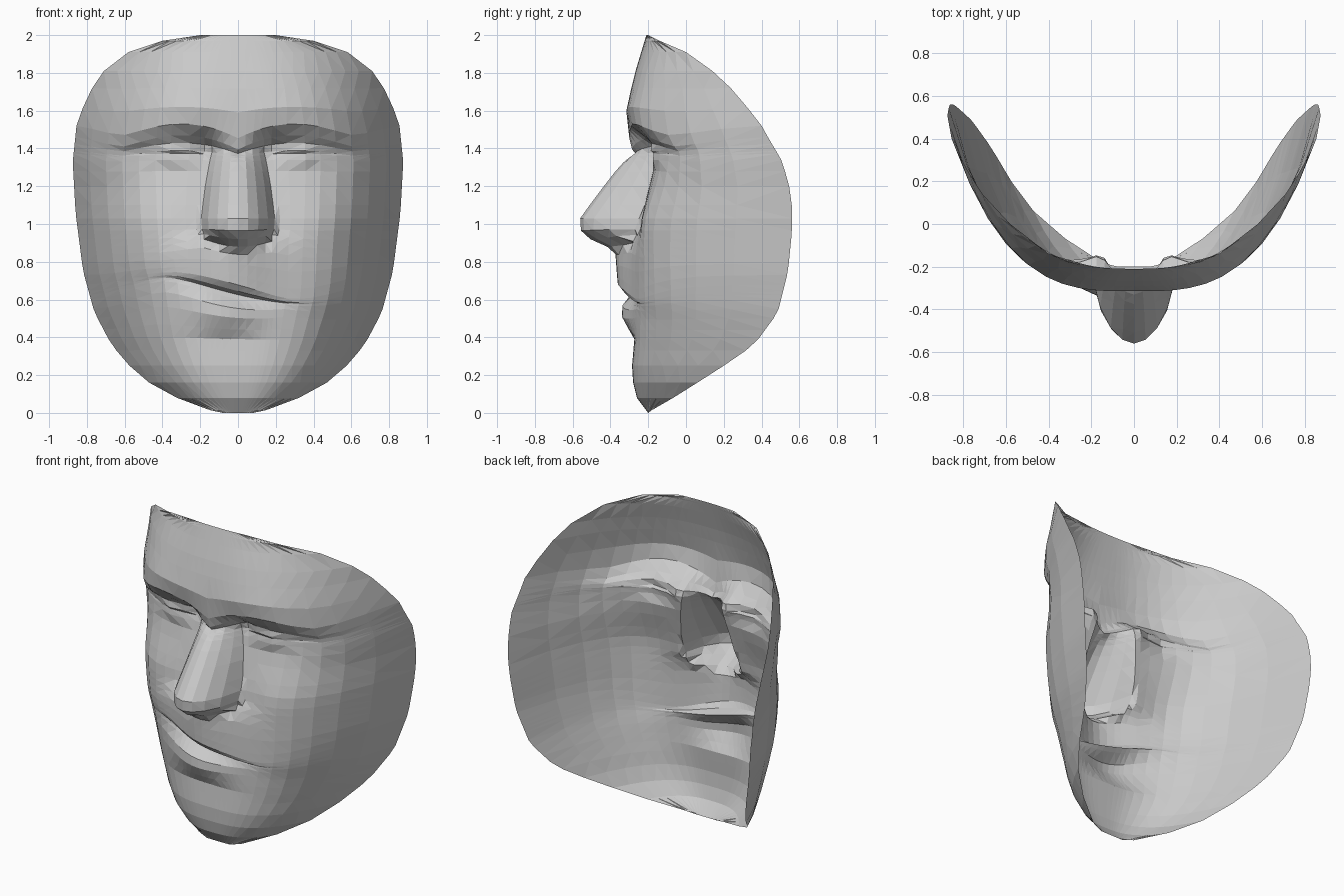
import bpy, bmesh
from math import exp

def interp(pts, t):
    """Piecewise-linear lookup; pts sorted by rising key."""
    if t <= pts[0][0]:
        return pts[0][1]
    for (a, p), (b, q) in zip(pts, pts[1:]):
        if t <= b:
            return p + (q - p) * (t - a) / (b - a)
    return pts[-1][1]

def bump(x, z, cx, cz, sx, sz):
    return exp(-((x - cx) / sx) ** 2 - ((z - cz) / sz) ** 2)

# Outer rim: height -> half width, and height -> depth
RIM_X = [(0.0, .08), (.015, .15), (.09, .35), (.16, .47), (.25, .575), (.36, .67), (.53, .76),
         (.75, .82), (1.06, .86), (1.33, .875), (1.53, .855), (1.68, .80), (1.81, .71),
         (1.91, .58), (1.97, .40), (2.0, .20)]
RIM_Y = [(0.0, -.2), (.015, -.18), (.09, -.05), (.16, .06), (.25, .2), (.36, .36), (.53, .485),
         (.75, .54), (.95, .56), (1.15, .56), (1.33, .51), (1.53, .40), (1.69, .27),
         (1.81, .14), (1.91, 0), (1.97, -.14), (2.0, -.2)]
# Face plane at the middle without nose, lips and eye sockets
BASE = [(0, -.2), (.08, -.26), (.2, -.29), (.37, -.275), (.5, -.265), (.8, -.26), (1.0, -.235),
        (1.2, -.215), (1.42, -.255), (1.53, -.295), (1.62, -.315), (1.8, -.27), (2, -.21)]
SOCKET = [(1.05, 0), (1.2, .02), (1.32, .072), (1.42, .088), (1.47, .04), (1.53, 0)]
# Centre line in side view
PROFILE = [(.84, -.375), (.88, -.42), (.93, -.53), (.97, -.56), (1.03, -.56), (1.1, -.51),
           (1.2, -.435), (1.3, -.36), (1.43, -.265), (1.5, -.30), (1.53, -.30)]
NOSE_W = [(.84, .09), (.88, .14), (.93, .185), (1.0, .2), (1.2, .172), (1.4, .135), (1.5, .13)]
# Lips and muzzle projecting from the face plane
LIPS = [(.39, 0), (.44, -.035), (.5, -.075), (.55, -.072), (.60, -.02), (.625, .0),
        (.645, -.07), (.68, -.10), (.73, -.105), (.84, -.115), (.9, -.06), (.97, 0)]
SPREAD = [(0, 2.6), (.3, 3.2), (.6, 4.0), (1.0, 4.5), (1.3, 4.1), (1.6, 3.3), (2, 2.3)]
# Columns squeeze inward to follow the side of the nose
SQUEEZE = [(.92, 1), (1.0, 1.08), (1.2, .93), (1.4, .73), (1.5, .75), (1.65, 1)]

ROWS = [0, .015, .08, .16, .25, .33, .39, .44, .5, .55, .6, .625, .645, .68, .73, .79, .84, .88,
        .92, .965, 1.03, 1.1, 1.2, 1.28, 1.34, 1.375, 1.39, 1.43, 1.47, 1.53, 1.62, 1.72, 1.81, 1.91,
        1.97, 2.0]
HALF = [.06, .12, .175, .215, .25, .32, .41, .5, .6, .7, .8, .9, 1]
COLS = [-s for s in reversed(HALF)] + [0] + HALF

def surface(s, v):
    w = interp(RIM_X, v)
    f = interp(SQUEEZE, v)
    k = interp([(0, 0), (.215, .215 * f), (.41, .41), (1, 1)], abs(s))
    s = k if s > 0 else -k
    x, ax = s * w, k * w
    # rows follow the lopsided smile, and close up at the mouth corners
    d = v - .635
    fade = exp(-(x / .52) ** 4)
    z = v + (-.25 * x + .15 * x * x) * exp(-(d / .16) ** 2) * fade
    z -= d * .7 * min(1, ((x + .09) / .33) ** 2) * exp(-(d / .13) ** 2) * fade
    # rows rise over the nostril wings and drop at the ends of the brows
    z += .04 * min(1, ax / .18) ** 2 * exp(-((v - .88) / .07) ** 2 - (ax / .3) ** 4)
    brow = -.9 * (min(ax, .62) - .3) ** 2
    z += brow * exp(-((v - 1.5) / .12) ** 2 - (ax / .75) ** 6)
    # curved shell with eye sockets
    mid, rim = interp(BASE, v), interp(RIM_Y, v)
    pit = interp(SOCKET, v)
    y = mid + (rim - mid) * k ** interp(SPREAD, v) + pit * exp(-(ax / .62) ** 6)
    # lips
    centre, width = (-.08, .21) if v < .63 else (-.04, .22)
    lip = interp(LIPS, v)
    y += lip * exp(-((x - centre) / width) ** 2)
    # nose: round at the tip, tapering at the bridge
    if .84 <= v <= 1.53:
        n = interp(NOSE_W, v)
        h = interp(PROFILE, v) - mid - pit - lip
        power = interp([(.95, .6), (1.4, 1.1)], v)
        y += h * max(0, 1 - (ax / n) ** 2) ** power
    # nostrils, eye corners, eyelids, lid slit, cheeks
    y += .05 * bump(ax, z, .09, .91, .04, .03)
    y += .03 * bump(ax, z, .19, 1.42, .05, .06)
    y -= .045 * bump(ax, z, .35, 1.38, .11, .06)
    y += .02 * bump(ax, z, .35, 1.375, .14, .01)
    y -= .018 * bump(ax, z, .43, 1.0, .16, .16)
    return x, y, z

# Face shell
bm = bmesh.new()
grid = [[bm.verts.new(surface(s, v)) for s in COLS] for v in ROWS]
for lo, hi in zip(grid, grid[1:]):
    for i in range(len(COLS) - 1):
        bm.faces.new((lo[i], lo[i + 1], hi[i + 1], hi[i]))
bmesh.ops.triangulate(bm, faces=bm.faces[:], quad_method='BEAUTY')
mesh = bpy.data.meshes.new("face_mask")
bm.to_mesh(mesh)
bm.free()
face = bpy.data.objects.new("face_mask", mesh)
bpy.context.collection.objects.link(face)
